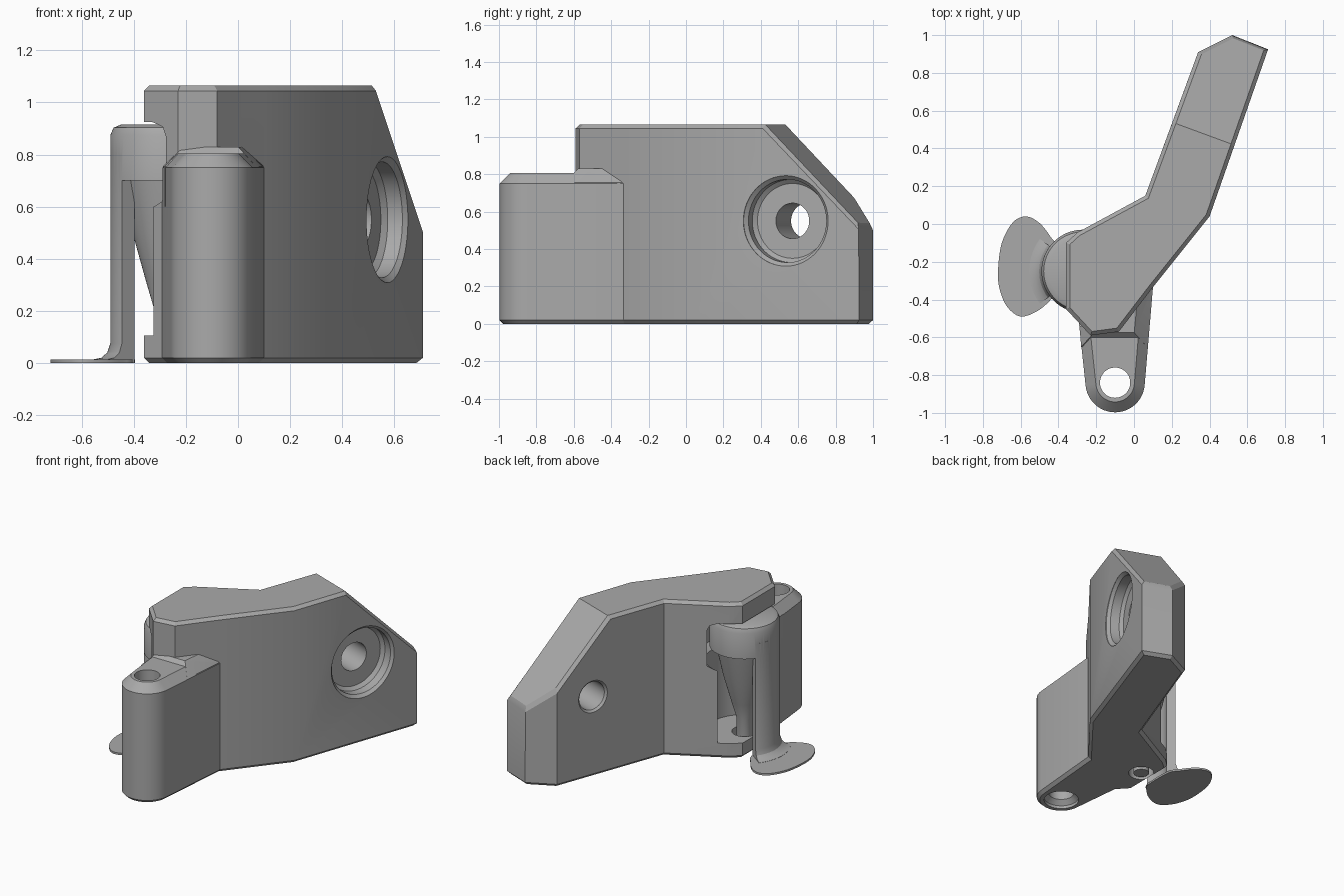
import bpy, bmesh, math
from mathutils import Vector, Matrix

if "Cube" in bpy.data.objects:
    bpy.data.objects.remove(bpy.data.objects["Cube"])

grey = bpy.data.materials.new("plain grey")
grey.use_nodes = True
colour = (0.40, 0.40, 0.40, 1)
grey.diffuse_color = colour
grey.node_tree.nodes["Principled BSDF"].inputs["Base Color"].default_value = colour

PIVOT = Vector((-0.27, -0.25, 0))
POST = Vector((-0.10, -0.84, 0))
ARM = Vector((0.346, 0.938, 0)).normalized()
SIDE = Vector((ARM.y, -ARM.x, 0))


def to_object(name, bm):
    bmesh.ops.recalc_face_normals(bm, faces=bm.faces[:])
    mesh = bpy.data.meshes.new(name)
    bm.to_mesh(mesh)
    bm.free()
    mesh.materials.append(grey)
    ob = bpy.data.objects.new(name, mesh)
    bpy.context.collection.objects.link(ob)
    return ob


def bevel_rim(bm, up, width):
    """Chamfer the outer rim of the faces that look up (or down)."""
    if not width:
        return
    bm.normal_update()
    faces = {f for f in bm.faces if f.normal.z * up > 0.5}
    rim = [e for e in bm.edges if sum(f in faces for f in e.link_faces) == 1]
    bmesh.ops.bevel(bm, geom=rim, offset=width, segments=1, affect='EDGES')


def prism(name, outline, z0, z1, top=0, bottom=0, slope=None):
    bm = bmesh.new()
    base = bm.faces.new([bm.verts.new((x, y, z0)) for x, y in outline])
    out = bmesh.ops.extrude_face_region(bm, geom=[base])
    moved = [g for g in out["geom"] if isinstance(g, bmesh.types.BMVert)]
    bmesh.ops.translate(bm, verts=moved, vec=(0, 0, z1 - z0))
    bmesh.ops.recalc_face_normals(bm, faces=bm.faces[:])
    if slope:
        bmesh.ops.bisect_plane(bm, geom=bm.verts[:] + bm.edges[:] + bm.faces[:],
                               plane_co=slope[0], plane_no=slope[1], clear_outer=True)
        bmesh.ops.holes_fill(bm, edges=[e for e in bm.edges if e.is_boundary])
        bmesh.ops.recalc_face_normals(bm, faces=bm.faces[:])
    bevel_rim(bm, 1, top)
    bevel_rim(bm, -1, bottom)
    return to_object(name, bm)


def lathe(name, profile, matrix, start=0.0, sweep=math.tau, steps=64):
    """Turn a closed (radius, height) profile about the local z axis."""
    bm = bmesh.new()
    full = sweep > 6.28
    rings = []
    for i in range(steps if full else steps + 1):
        a = start + sweep * i / steps
        rings.append([bm.verts.new((r * math.cos(a), r * math.sin(a), z)) for r, z in profile])
    n = len(profile)
    for i in range(steps):
        a, b = rings[i], rings[(i + 1) % len(rings)]
        for j in range(n):
            k = (j + 1) % n
            bm.faces.new((a[j], b[j], b[k], a[k]))
    if not full:
        bm.faces.new(rings[0])
        bm.faces.new(rings[-1][::-1])
    bmesh.ops.remove_doubles(bm, verts=bm.verts[:], dist=1e-5)
    bmesh.ops.dissolve_degenerate(bm, edges=bm.edges[:], dist=1e-6)
    bm.transform(matrix)
    return to_object(name, bm)


def combine(target, tool, operation):
    mod = target.modifiers.new(tool.name, 'BOOLEAN')
    mod.operation, mod.solver, mod.object = operation, 'EXACT', tool
    bpy.context.view_layer.objects.active = target
    bpy.ops.object.modifier_apply(modifier=mod.name)
    bpy.data.objects.remove(tool)


def smooth(ob, degrees=30):
    bpy.ops.object.select_all(action='DESELECT')
    ob.select_set(True)
    bpy.context.view_layer.objects.active = ob
    bpy.ops.object.shade_smooth_by_angle(angle=math.radians(degrees))


# Bent bracket body with a sloped arm end
body_outline = [(-0.36, -0.10), (-0.36, -0.45), (-0.23, -0.59), (-0.08, -0.57),
                (0.10, -0.335), (0.40, 0.04), (0.71, 0.925), (0.52, 1.0),
                (0.34, 0.91), (0.06, 0.15), (-0.30, -0.045)]
body = prism("bracket_body", body_outline, 0, 1.065, 0.02, 0.02,
             (Vector((0.525, 0.42, 1.065)), (ARM + Vector((0, 0, 1))).normalized()))

# Rounded post at the front
arc = [(POST.x + 0.157 * math.cos(a), POST.y + 0.157 * math.sin(a))
       for a in [math.radians(185 + 170 * i / 24) for i in range(25)]]
post = prism("post", arc + [(0.10, -0.34), (0.09, -0.22), (-0.2, -0.3), (-0.292, -0.52)],
             0, 0.805, 0.055, 0.02)
combine(body, post, 'UNION')
pad = prism("post_shoulder", [(-0.28, -0.65), (0.069, -0.65), (0.098, -0.35),
                              (0.08, -0.25), (-0.2, -0.3), (-0.289, -0.52)],
            0.6, 0.83, 0.075)
combine(body, pad, 'UNION')

# Recess for the lever, with a pivot hole in the lower ledge
recess = [(0, -0.1), (0.08, -0.1), (0.08, 0.105), (0.245, 0.105), (0.245, 0.60),
          (0.29, 0.63), (0.29, 0.87), (0.277, 0.907), (0.24, 0.925), (0, 0.925)]
combine(body, lathe("recess_cutter", recess, Matrix.Translation(PIVOT)), 'DIFFERENCE')

# Vertical bore in the post
bore = [(0, -0.1), (0.11, -0.1), (0.11, 0.02), (0.08, 0.05), (0.08, 1), (0, 1)]
combine(body, lathe("bore_cutter", bore, Matrix.Translation(POST)), 'DIFFERENCE')

# Counterbored bolt hole through the arm, local z pointing out of the face
hole = [(0, -0.6), (0.115, -0.6), (0.115, -0.355), (0.095, -0.335), (0.095, -0.10),
        (0.20, -0.10), (0.222, -0.08), (0.222, -0.02), (0.242, 0), (0.242, 0.2), (0, 0.2)]
frame = Matrix.Translation((0.573, 0.535, 0.55)) @ SIDE.to_track_quat('Z', 'Y').to_matrix().to_4x4()
combine(body, lathe("bolt_hole_cutter", hole, frame), 'DIFFERENCE')
smooth(body, 20)

# Lever drum tapering to its pivot
drum = [(0, 0.0), (0.05, 0.0), (0.05, 0.2), (0.085, 0.32), (0.135, 0.5), (0.178, 0.70),
        (0.22, 0.70), (0.22, 0.875), (0.208, 0.903), (0.18, 0.915), (0, 0.915)]
lever = lathe("lever", drum, Matrix.Translation(PIVOT))

# Lever finger, flaring out into the foot
finger = [(0.16, 0.0), (0.285, 0.0), (0.285, 0.014), (0.255, 0.020), (0.232, 0.040),
          (0.22, 0.075), (0.22, 0.8), (0.16, 0.8)]
half = math.radians(37)
combine(lever, lathe("lever_finger", finger, Matrix.Translation(PIVOT),
                     math.pi - half, 2 * half, 24), 'UNION')
smooth(lever)

# Thin leaf-shaped foot plate, its outline smoothed through a few points
leaf = [(-0.72, -0.25), (-0.70, -0.10), (-0.64, 0.01), (-0.57, 0.04), (-0.50, 0.005),
        (-0.44, -0.07), (-0.40, -0.14), (-0.40, -0.34), (-0.44, -0.40), (-0.51, -0.46),
        (-0.60, -0.49), (-0.67, -0.44), (-0.71, -0.35)]
points = [Vector(p) for p in leaf]
outline = []
for i in range(len(points)):
    a, b, c, d = (points[(i + k) % len(points)] for k in (-1, 0, 1, 2))
    for t in (0, 0.25, 0.5, 0.75):
        p = b + 0.5 * t * (c - a + t * (2 * a - 5 * b + 4 * c - d + t * (3 * b - a - 3 * c + d)))
        outline.append((p.x, p.y))
smooth(prism("lever_foot", outline, 0, 0.013))
